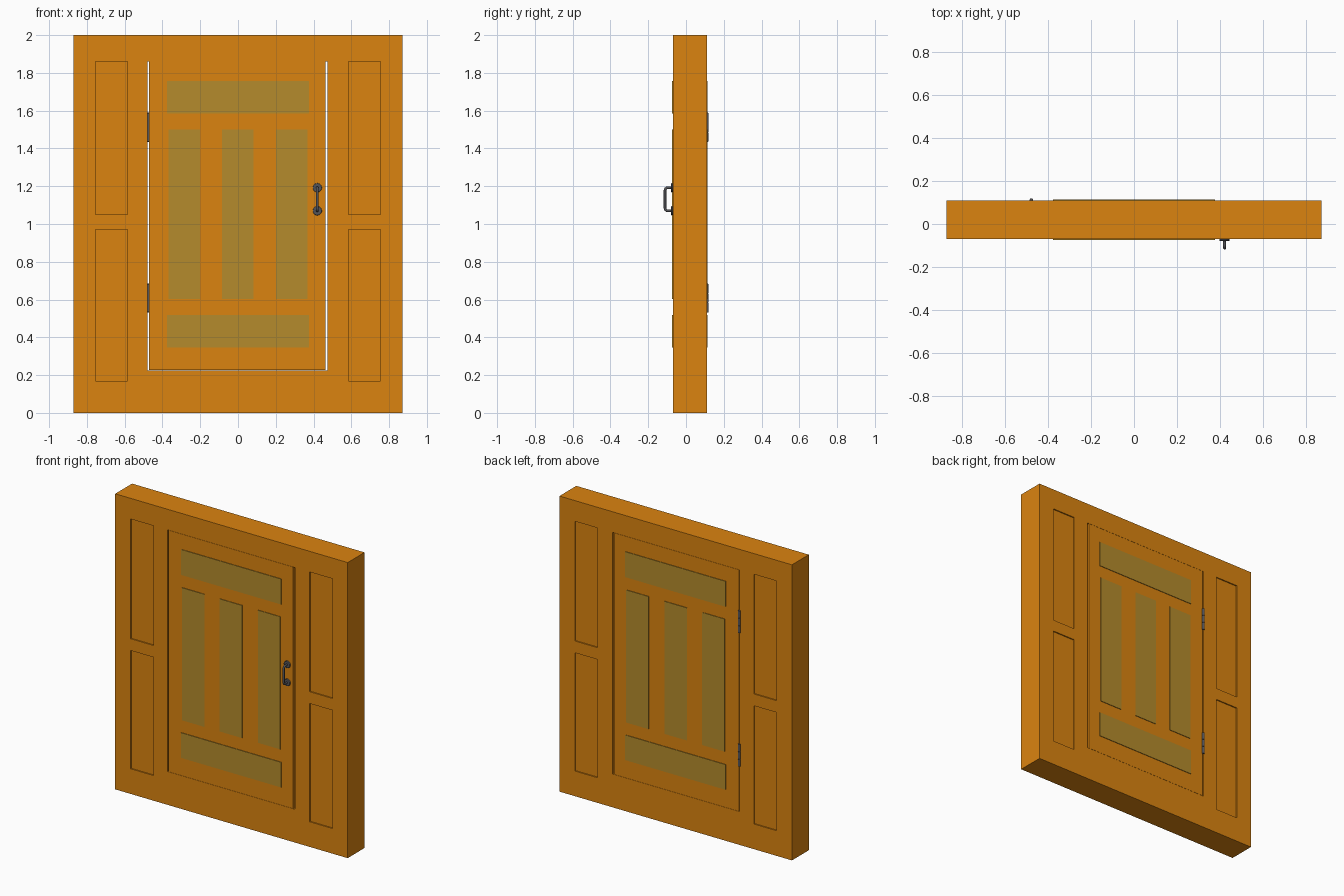
import bpy
from math import radians, sin, cos, pi

if "Cube" in bpy.data.objects:
    bpy.data.objects.remove(bpy.data.objects["Cube"])

Y0, Y1 = -0.07, 0.11  # front and back faces of the wood


def material(name, color):
    m = bpy.data.materials.new(name)
    m.diffuse_color = (*color, 1)
    m.use_nodes = True
    m.node_tree.nodes["Principled BSDF"].inputs["Base Color"].default_value = m.diffuse_color
    return m


WOOD = material("wood", (0.71, 0.23, 0.005))
GLASS = material("glass", (0.46, 0.26, 0.025))
METAL = material("metal", (0.09, 0.09, 0.10))


def box(name, x, y, z, mat=None):
    bpy.ops.mesh.primitive_cube_add(size=1, location=[(a + b) / 2 for a, b in (x, y, z)])
    o = bpy.context.object
    o.name = name
    o.scale = [b - a for a, b in (x, y, z)]
    bpy.ops.object.transform_apply(location=False, rotation=False, scale=True)
    if mat:
        o.data.materials.append(mat)
    return o


def cylinder(name, r, depth, loc, rot=(0, 0, 0), verts=24):
    bpy.ops.mesh.primitive_cylinder_add(vertices=verts, radius=r, depth=depth, location=loc, rotation=rot)
    o = bpy.context.object
    o.name = name
    o.data.materials.append(METAL)
    bpy.ops.object.shade_smooth_by_angle(angle=radians(40))
    return o


def cut(target, cutter):
    cutter.hide_render = True
    mod = target.modifiers.new("cut", 'BOOLEAN')
    mod.operation = 'DIFFERENCE'
    mod.solver = 'EXACT'
    mod.object = cutter
    bpy.context.view_layer.objects.active = target
    bpy.ops.object.modifier_apply(modifier=mod.name)
    bpy.data.objects.remove(cutter)


# Surround with door opening and recessed side panels on both faces
frame = box("door_surround", (-0.87, 0.87), (Y0, Y1), (0, 2), WOOD)
cut(frame, box("opening", (-0.479, 0.474), (-0.2, 0.2), (0.225, 1.861)))
D = 0.008
for s in (-1, 1):
    xs = sorted((s * 0.585, s * 0.755))
    for zs in ((0.17, 0.97), (1.05, 1.86)):
        for ys in ((Y0 - 0.05, Y0 + D), (Y1 - D, Y1 + 0.05)):
            cut(frame, box("recess", xs, ys, zs))

# Door leaf
box("door_leaf", (-0.472, 0.462), (Y0, Y1), (0.226, 1.86), WOOD)

# Panels standing slightly proud of both door faces
panels = [((-0.375, 0.375), (1.585, 1.757)), ((-0.375, 0.375), (0.347, 0.517))]
panels += [((c - 0.084, c + 0.084), (0.603, 1.50)) for c in (-0.284, -0.002, 0.284)]
for i, (xs, zs) in enumerate(panels):
    box(f"door_panel_{i + 1}", xs, (Y0 - 0.004, Y1 + 0.004), zs, GLASS)

# Pull handle: rounded bar on two round plates
HX, ZB, ZT, YH, R = 0.42, 1.07, 1.192, -0.111, 0.014
path = [(Y0, ZB)]
for k in range(7):
    a = k * pi / 12
    path.append((YH + R - R * sin(a), ZB + R - R * cos(a)))
path += [(y, ZB + ZT - z) for y, z in reversed(path)]
cu = bpy.data.curves.new("handle_bar", 'CURVE')
cu.dimensions = '3D'
cu.bevel_depth = 0.007
cu.bevel_resolution = 4
sp = cu.splines.new('POLY')
sp.points.add(len(path) - 1)
for p, (y, z) in zip(sp.points, path):
    p.co = (HX, y, z, 1)
cu.materials.append(METAL)
bar = bpy.data.objects.new("handle_bar", cu)
bpy.context.collection.objects.link(bar)
for n, z in (("lower", ZB), ("upper", ZT)):
    plate = cylinder(f"handle_plate_{n}", 0.024, 0.010, (HX, Y0 - 0.004, z), (pi / 2, 0, 0), 32)
    bev = plate.modifiers.new("bevel", 'BEVEL')
    bev.width = 0.003
    bev.segments = 2

# Hinges on the back: barrel with a thin leaf inside the gap
for n, z in (("lower", 0.608), ("upper", 1.512)):
    for k in (-1, 0, 1):
        cylinder(f"hinge_barrel_{n}_{k + 2}", 0.008, 0.049, (-0.4765, Y1 + 0.001, z + k * 0.051))
    cylinder(f"hinge_pin_{n}", 0.005, 0.154, (-0.4765, Y1 + 0.001, z), verts=16)
    box(f"hinge_leaf_{n}", (-0.479, -0.472), (Y1 - 0.06, Y1), (z - 0.075, z + 0.075), METAL)
